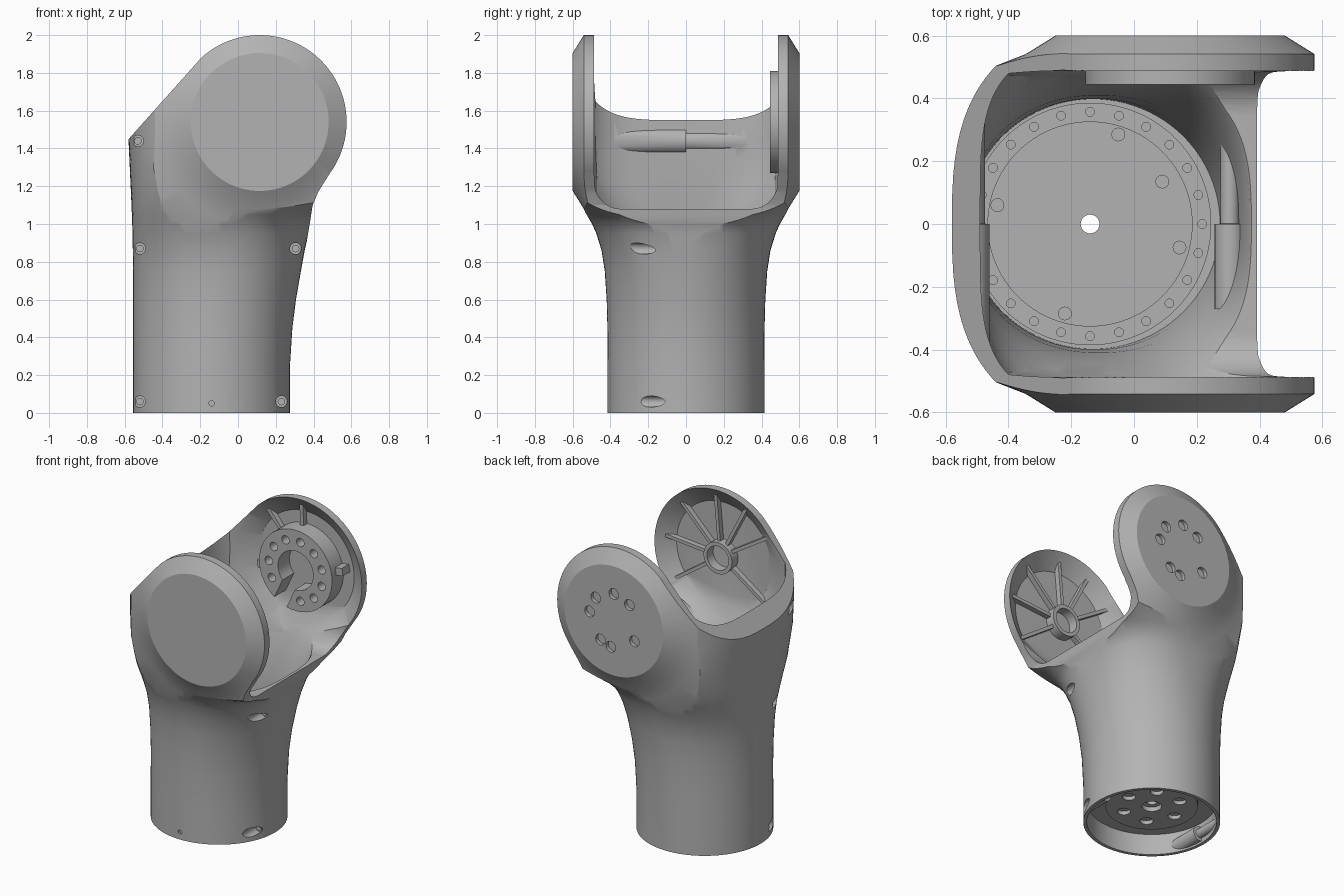
import bpy, bmesh, math
from math import cos, sin, pi, radians
from mathutils import Vector

old = bpy.data.objects.get("Cube")
if old:
    bpy.data.objects.remove(old, do_unlink=True)

GREY = bpy.data.materials.new("plain grey")
GREY.use_nodes = True
GREY.diffuse_color = (0.45, 0.45, 0.45, 1)
GREY.node_tree.nodes["Principled BSDF"].inputs["Base Color"].default_value = (0.45, 0.45, 0.45, 1)

TRUNK_X = -0.14            # axis of the round foot
JOINT = (0.115, 1.54)      # x, z of the joint axis
FLOOR = 0.5                # inner floor height
SIDES = 96


def loft(name, rings):
    """Solid skinned through closed rings, capped at both ends."""
    bm = bmesh.new()
    rows = [[bm.verts.new(p) for p in ring] for ring in rings]
    n = len(rows[0])
    for a, b in zip(rows, rows[1:]):
        for i in range(n):
            j = (i + 1) % n
            bm.faces.new((a[i], a[j], b[j], b[i]))
    bm.faces.new(rows[0])
    bm.faces.new(rows[-1])
    bmesh.ops.recalc_face_normals(bm, faces=bm.faces)
    mesh = bpy.data.meshes.new(name)
    bm.to_mesh(mesh)
    bm.free()
    mesh.materials.append(GREY)
    ob = bpy.data.objects.new(name, mesh)
    bpy.context.collection.objects.link(ob)
    return ob


def boolean(ob, tool, op='DIFFERENCE'):
    mod = ob.modifiers.new("cut", 'BOOLEAN')
    mod.operation, mod.solver, mod.object = op, 'EXACT', tool
    bpy.context.view_layer.objects.active = ob
    bpy.ops.object.modifier_apply(modifier=mod.name)
    bpy.data.objects.remove(tool, do_unlink=True)


def section(z, x0, x1, hy, n):
    """Superellipse slice at height z."""
    c, a, ring = (x0 + x1) / 2, (x1 - x0) / 2, []
    for i in range(SIDES):
        t = 2 * pi * i / SIDES
        u, v = cos(t), sin(t)
        ring.append((c + a * math.copysign(abs(u) ** (2 / n), u),
                     hy * math.copysign(abs(v) ** (2 / n), v), z))
    return ring


def round_y(name, x, z, steps, n=32):
    """Turned solid along y; steps are (radius, y)."""
    return loft(name, [[(x + r * cos(2 * pi * i / n), y, z + r * sin(2 * pi * i / n))
                        for i in range(n)] for r, y in steps])


def round_z(name, x, y, steps, n=32):
    """Turned solid along z; steps are (radius, z)."""
    return loft(name, [[(x + r * cos(2 * pi * i / n), y + r * sin(2 * pi * i / n), z)
                        for i in range(n)] for r, z in steps])


def both_sides(profile):
    return [(r, -y) for r, y in profile] + [(r, y) for r, y in profile[::-1]]


def around(radius, degrees):
    return JOINT[0] + radius * cos(radians(degrees)), JOINT[1] + radius * sin(radians(degrees))


def radial_box(name, angle, r0, r1, width, y0, y1):
    """Bar in the joint plane, pointing away from the joint axis."""
    d = Vector((cos(radians(angle)), 0, sin(radians(angle))))
    s = Vector((-d.z, 0, d.x)) * width / 2
    c = Vector((JOINT[0], 0, JOINT[1]))
    return loft(name, [[c + d * r0 - s + Vector((0, y, 0)), c + d * r1 - s + Vector((0, y, 0)),
                        c + d * r1 + s + Vector((0, y, 0)), c + d * r0 + s + Vector((0, y, 0))]
                       for y in (y0, y1)])


# Outer shell: round foot swelling into a rounded box
shell = loft("fork_shell", [section(*s) for s in (
    (0, -.555, .275, .415, 2), (.25, -.555, .275, .415, 2), (.45, -.555, .288, .416, 2),
    (.6, -.555, .307, .42, 2.05), (.75, -.555, .333, .43, 2.15), (.86, -.557, .353, .447, 2.3),
    (.95, -.559, .374, .475, 2.5), (1, -.56, .395, .497, 2.6), (1.05, -.562, .46, .527, 2.7),
    (1.1, -.564, .6, .565, 2.8), (1.17, -.567, .8, .62, 2.8), (1.3, -.573, .8, .66, 2.8),
    (1.45, -.58, .8, .66, 2.8), (2.1, -.58, .8, .66, 2.8))])

# Side outline with round fork ends
outline = [(-1, .979), (-1, -.2), (1, -.2), (1, .85), (.6, .855), (.36, .885),
           (.376, .98), (.386, 1.04), (.395, 1.1), (.425, 1.17)]
outline += [around(.46, a) for a in range(-36, 134, 3)]
boolean(shell, loft("outline_cutter", [[(x, y, z) for x, z in outline] for y in (-1, 1)]), 'INTERSECT')

# Flat discs with bevelled surrounds on both fork arms
boolean(shell, round_y("bevel_cutter", *JOINT, both_sides(
    [(.365, .6), (.46, .541), (.55, .506), (.7, .465), (.9, .445), (2.2, .43)]), SIDES), 'INTERSECT')

# Hollow inside with a rounded opening towards the fork side
cavity = loft("cavity", [section(*s) for s in (
    (FLOOR, -.535, .274, .398, 2), (.6, -.535, .287, .4, 2.05),
    (.75, -.534, .312, .41, 2.15), (.86, -.532, .331, .426, 2.3), (.95, -.528, .345, .445, 2.5),
    (1.07, -.52, .368, .48, 2.8), (1.14, -.512, .41, .51, 3), (1.22, -.505, .55, .55, 3.4),
    (1.35, -.495, .75, .58, 4), (1.45, -.49, .75, .58, 4), (2.2, -.49, .75, .58, 4))])
boolean(cavity, round_y("dish_cutter", *JOINT, both_sides(
    [(.35, .565), (.46, .488), (.6, .47), (2.2, .45)]), SIDES), 'INTERSECT')
corner = [(.345 + .14 * cos(radians(a)), 1.22 + .14 * sin(radians(a))) for a in range(-90, 1, 9)]
arch = corner + [(.485, 2.2), (-.485, 2.2)] + [(-y, z) for y, z in corner[::-1]]
boolean(cavity, loft("opening", [[(x, y, z) for y, z in arch] for x in (.05, 1)]), 'UNION')
recess = round_z("recess", TRUNK_X, 0, [(.393, -.1), (.393, .14)], SIDES)

# Screw posts stand in the hollows: space, x, z, front radius, rear radius, reach, bore end
SCREWS = ((cavity, -.53, 1.44, .07, .056, .38, -.3), (cavity, -.52, .87, .048, .03, .27, -.14),
          (cavity, .305, .87, .048, .03, .27, -.15), (recess, -.52, .06, .048, .03, .22, -.1),
          (recess, .23, .06, .048, .03, .22, -.1))
for space, x, z, front, rear, reach, _ in SCREWS:
    boolean(space, round_y("post", x, z, [(front, -reach), (front, 0), (rear, .001), (rear, reach)]))
boolean(shell, cavity)
boolean(shell, recess)

# Screw bores, pin hole and cable hole
for _, x, z, _, _, _, end in SCREWS:
    boolean(shell, round_y("bore", x, z, [(.03, -.8), (.03, end)], 24))
    round_y("screw_head", x, z, [(.02, end - .012), (.02, end + .01)], 16)
boolean(shell, round_y("pin_bore", TRUNK_X, .05, [(.014, -.8), (.014, -.402)], 16))
boolean(shell, round_z("cable_bore", TRUNK_X, 0, [(.03, .05), (.03, FLOOR + .1)], 24))

# Bolt pockets in the rear disc
for a in (5, 42, 90, 130, 212, 277, 303):
    x, z = around(.18, a)
    boolean(shell, round_y("pocket", x, z, [(.036, .54), (.036, .65)], 24))

# Slotted bolt ring inside the rear arm
ring = round_y("bolt_ring", *JOINT, [(.27, .445), (.27, .575)], 64)
boolean(ring, round_y("ring_bore", *JOINT, [(.13, .4), (.13, .6)], 48))
boolean(ring, radial_box("ring_slot", 245, 0, .4, .1, .4, .6))
for a in range(-80, 216, 32):
    x, z = around(.2, a)
    boolean(ring, round_y("ring_hole", x, z, [(.028, .4), (.028, .52)], 20))
for a in (10, 190):
    radial_box("ring_tab", a, .26, .32, .05, .49, .575)
for a in (92, 130):
    radial_box("rear_rib", a, .26, .42, .025, .525, .56)

# Hub and ribs inside the front arm
hub = round_y("hub", *JOINT, [(.105, -.575), (.105, -.5)], 48)
boolean(hub, round_y("hub_bore", *JOINT, [(.08, -.57), (.08, -.4)], 48))
for a in (-35, 5, 45, 85, 117, 148, 215):
    radial_box("front_rib", a, .095, .42, .022, -.56, -.525)

# Flange ring with bolt holes on the inner floor
flange = round_z("floor_flange", TRUNK_X, 0, [(.386, FLOOR - .01), (.386, FLOOR + .03)], SIDES)
boolean(flange, round_z("flange_bore", TRUNK_X, 0, [(.325, FLOOR - .1), (.325, FLOOR + .1)], SIDES))
for i in range(24):
    t = 2 * pi * i / 24
    boolean(flange, round_z("flange_hole", TRUNK_X + .357 * cos(t), .357 * sin(t),
                            [(.014, FLOOR + .005), (.014, FLOOR + .1)], 12))
for x, y in ((.09, .135), (-.05, .285), (.145, -.075), (-.22, -.285), (-.435, .06)):
    round_z("floor_stud", x, y, [(.022, FLOOR - .01), (.022, FLOOR + .025)], 16)

# Bearing plate under the floor
plate = round_z("bearing_plate", TRUNK_X, 0, [(.28, .145), (.28, .11)], 64)
boolean(plate, round_z("plate_bore", TRUNK_X, 0, [(.06, .05), (.06, .2)]))
for i in range(6):
    t = 2 * pi * i / 6
    boolean(plate, round_z("plate_hole", TRUNK_X + .18 * cos(t), .18 * sin(t), [(.04, .05), (.04, .135)], 20))

# Smooth shading with crisp edges
bpy.ops.object.select_all(action='DESELECT')
for ob in bpy.context.collection.objects:
    if ob.type == 'MESH' and GREY.name in ob.data.materials:
        ob.select_set(True)
        bpy.context.view_layer.objects.active = ob
bpy.ops.object.shade_smooth_by_angle(angle=radians(28))
